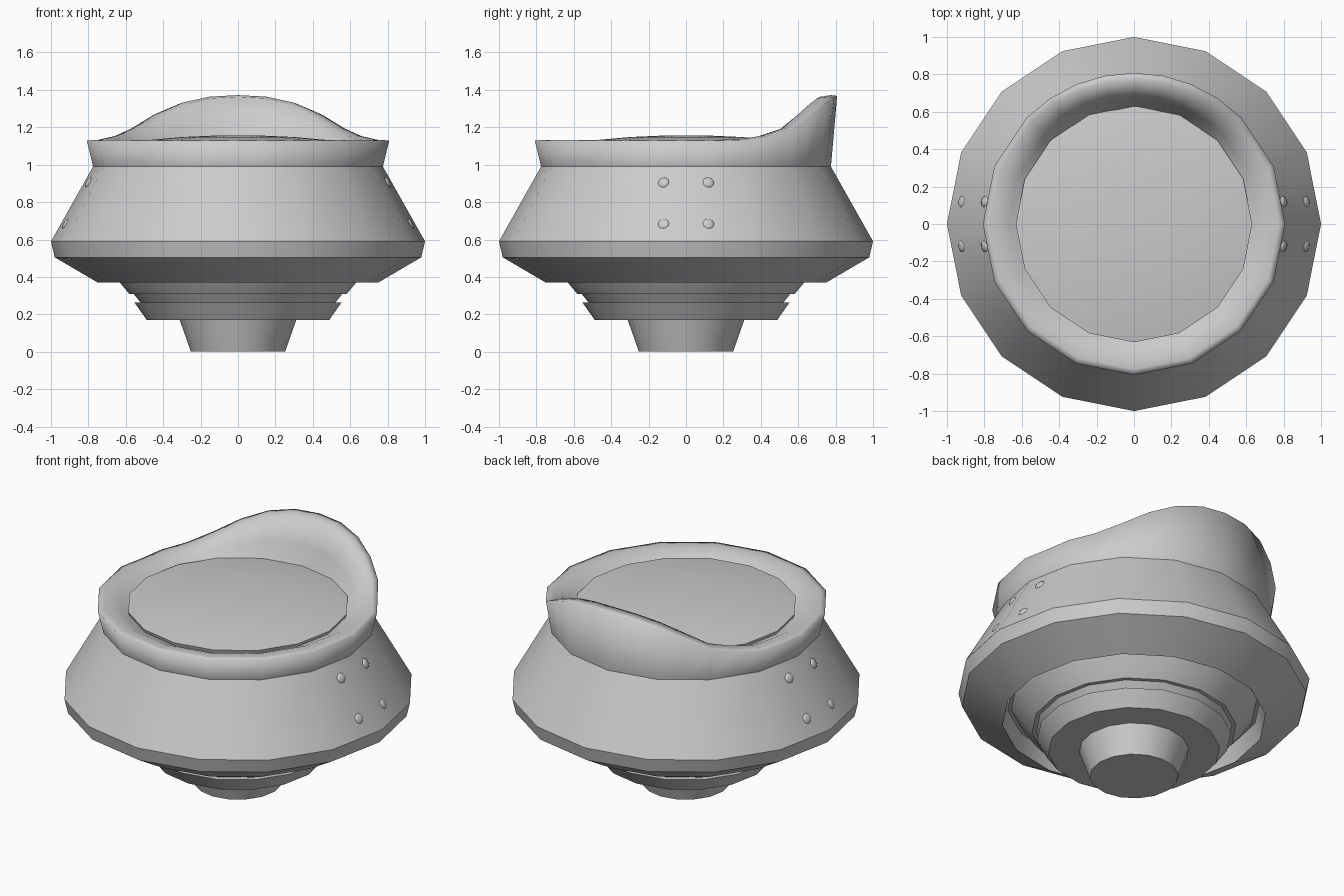
import bpy, bmesh, math
from mathutils import Vector

if "Cube" in bpy.data.objects:
    bpy.data.objects.remove(bpy.data.objects["Cube"])

grey = bpy.data.materials.new("plain_grey")
grey.diffuse_color = (0.6, 0.6, 0.6, 1)
grey.use_nodes = True
grey.node_tree.nodes["Principled BSDF"].inputs["Base Color"].default_value = grey.diffuse_color


def finish(name, bm, angle=30):
    bmesh.ops.remove_doubles(bm, verts=bm.verts, dist=1e-5)
    bmesh.ops.recalc_face_normals(bm, faces=bm.faces)
    me = bpy.data.meshes.new(name)
    bm.to_mesh(me)
    bm.free()
    me.materials.append(grey)
    ob = bpy.data.objects.new(name, me)
    bpy.context.collection.objects.link(ob)
    bpy.ops.object.select_all(action='DESELECT')
    bpy.context.view_layer.objects.active = ob
    ob.select_set(True)
    bpy.ops.object.shade_smooth_by_angle(angle=math.radians(angle))
    return ob


def skin(bm, rings):
    # bridge successive closed loops of points
    loops = [[bm.verts.new(p) for p in ring] for ring in rings]
    n = len(loops[0])
    for a, b in zip(loops, loops[1:]):
        for i in range(n):
            j = (i + 1) % n
            bm.faces.new((a[i], a[j], b[j], b[i]))
    return loops


def lathe(name, profile, n=16, cap_start=False, cap_end=False, angle=30):
    bm = bmesh.new()
    loops = skin(bm, [[(r * math.cos(2 * math.pi * i / n),
                        r * math.sin(2 * math.pi * i / n), z)
                       for i in range(n)] for r, z in profile])
    if cap_start:
        bm.faces.new(loops[0])
    if cap_end:
        bm.faces.new(loops[-1])
    return finish(name, bm, angle)


# hull: recess below, sloping underside, belt, tapering shoulder
lathe("hull", [(0.50, 0.47), (0.72, 0.47), (0.75, 0.37), (0.98, 0.505),
               (1.0, 0.59), (0.775, 0.99)], angle=27)

# stepped collars below the hull
lathe("upper_collar", [(0.70, 0.47), (0.632, 0.37), (0.582, 0.31), (0.50, 0.31)])
lathe("middle_collar", [(0.56, 0.312), (0.52, 0.262), (0.45, 0.262)])
lathe("lower_collar", [(0.45, 0.262), (0.553, 0.262), (0.488, 0.17)], cap_end=True)
lathe("foot", [(0.312, 0.171), (0.252, 0.0)], cap_end=True)

# rim with a raised crest at the back, in 32 steps
LIFT = [0, 0, 0.005, 0.025, 0.065, 0.14, 0.20, 0.232, 0.24]  # side to back


def rim_ring(radius, z, lift):
    pts = []
    for i in range(32):
        a = math.pi * i / 16
        k = LIFT[i if i <= 8 else 16 - i] if i <= 16 else 0
        flat = math.cos(math.pi / 16) if i % 2 and (k < 0.03 or not lift) else 1
        r = radius * flat
        pts.append((r * math.cos(a), r * math.sin(a), z + k * lift))
    return pts


bm = bmesh.new()
skin(bm, [rim_ring(0.775, 0.99, 0), rim_ring(0.808, 1.128, 1),
          rim_ring(0.775, 1.132, 1), rim_ring(0.715, 1.128, 0.98),
          rim_ring(0.67, 1.108, 0.45), rim_ring(0.62, 1.085, 0)])
finish("raised_rim", bm, 180)

# shallow domed lid inside the rim
lathe("lid", [(0.62, 1.07), (0.632, 1.108), (0.5, 1.13), (0.3, 1.148),
              (0.12, 1.156), (0.0001, 1.157)], cap_end=True)

# small studs on both sides of the shoulder
for sx, side in ((1, "right"), (-1, "left")):
    for z, row, depth in ((0.905, "upper", 0.012), (0.685, "lower", 0.009)):
        bm = bmesh.new()
        for sy in (1, -1):
            x = 1 - (z - 0.59) * 0.5625 - 0.12 * math.tan(math.pi / 16)
            t = math.pi / 16
            normal = Vector((sx * math.cos(t), sy * math.sin(t), 0.56)).normalized()
            mat = normal.to_track_quat('Z', 'Y').to_matrix().to_4x4()
            mat.translation = Vector((sx * x, sy * 0.12, z))
            new = bmesh.ops.create_uvsphere(bm, u_segments=12, v_segments=6, radius=1)
            for v in new["verts"]:
                v.co = mat @ Vector((v.co.x * 0.03, v.co.y * 0.03, v.co.z * depth))
        finish(f"{row}_studs_{side}", bm, 60)
